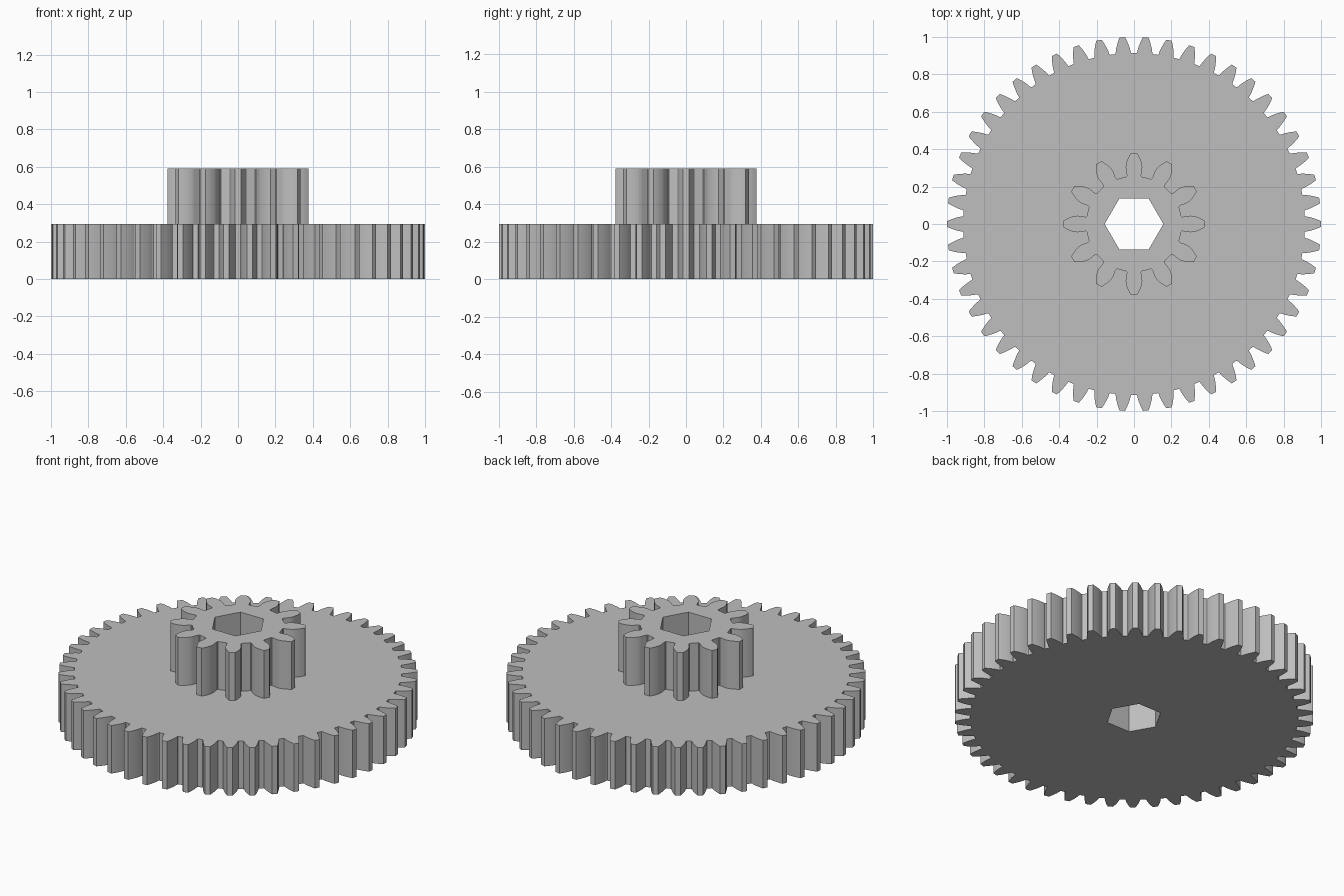
import bpy
import bmesh
from math import pi, tan, acos, cos, sin, radians

cube = bpy.data.objects.get("Cube")
if cube:
    bpy.data.objects.remove(cube, do_unlink=True)

# Single plain grey material
grey = bpy.data.materials.new("plain grey")
grey.use_nodes = True
colour = (0.52, 0.52, 0.52, 1)
grey.diffuse_color = colour
grey.node_tree.nodes["Principled BSDF"].inputs["Base Color"].default_value = colour

PRESSURE = radians(20)
STEPS = 6


def involute(angle):
    return tan(angle) - angle


def polar(radius, angle):
    return radius * cos(angle), radius * sin(angle)


def gear_outline(teeth, tip):
    """Involute gear profile with a tooth centred on +x."""
    module = 2 * tip / (teeth + 2)
    pitch = module * teeth / 2
    root = pitch - 1.25 * module
    base = pitch * cos(PRESSURE)
    start = max(base, root + 0.12 * module)

    # One flank as (radius, half angle), from the root to the tip
    flank = []
    for i in range(STEPS + 1):
        r = start + (tip - start) * i / STEPS
        half = pi / (2 * teeth) + involute(PRESSURE) - involute(acos(min(1, base / r)))
        flank.append((r, half))
    low = flank[0][1]
    flank = [(root, low + 0.08 * module / root), (root + 0.1 * module, low)] + flank

    points = []
    for t in range(teeth):
        centre = 2 * pi * t / teeth
        points += [polar(r, centre - a) for r, a in flank]
        points += [polar(r, centre + a) for r, a in reversed(flank)]
    return points


def hexagon(radius):
    return [polar(radius, i * pi / 3) for i in range(6)]


def plate(name, loops, bottom, top):
    """Extrude a flat region bounded by an outer loop and a hole."""
    bm = bmesh.new()
    edges = []
    for loop in loops:
        verts = [bm.verts.new((x, y, bottom)) for x, y in loop]
        edges += [bm.edges.new((v, verts[i - 1])) for i, v in enumerate(verts)]
    bmesh.ops.triangle_fill(bm, use_beauty=True, edges=edges, normal=(0, 0, 1))
    result = bmesh.ops.extrude_face_region(bm, geom=bm.faces[:], use_keep_orig=True)
    raised = [g for g in result["geom"] if isinstance(g, bmesh.types.BMVert)]
    bmesh.ops.translate(bm, verts=raised, vec=(0, 0, top - bottom))
    bmesh.ops.recalc_face_normals(bm, faces=bm.faces[:])
    mesh = bpy.data.meshes.new(name)
    bm.to_mesh(mesh)
    bm.free()
    mesh.materials.append(grey)
    obj = bpy.data.objects.new(name, mesh)
    bpy.context.collection.objects.link(obj)
    return obj


# Wide gear below, pinion above, one hexagonal bore through both
bore = hexagon(0.157)
plate("large_gear", [gear_outline(50, 1.0), bore], 0, 0.295)
plate("small_pinion", [gear_outline(12, 0.378), bore], 0.295, 0.59)
